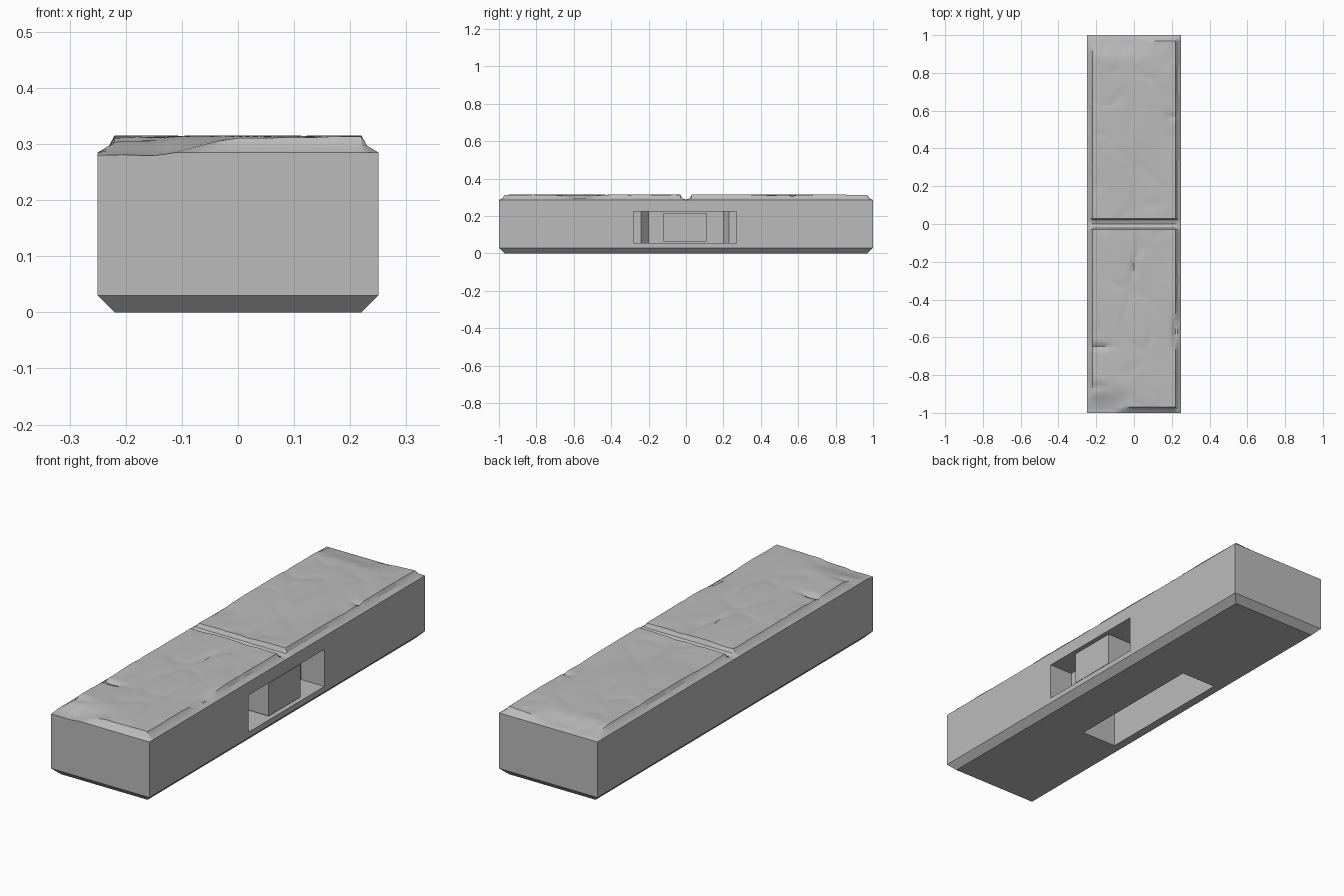
import bpy
import bmesh
from math import exp
from mathutils import Vector, noise

if "Cube" in bpy.data.objects:
    bpy.data.objects.remove(bpy.data.objects["Cube"])

stone = bpy.data.materials.new("grey_stone")
stone.use_nodes = True
grey = (0.5, 0.5, 0.5, 1)
stone.diffuse_color = grey
stone.node_tree.nodes["Principled BSDF"].inputs["Base Color"].default_value = grey


def make_object(name, bm):
    bmesh.ops.recalc_face_normals(bm, faces=bm.faces)
    mesh = bpy.data.meshes.new(name)
    bm.to_mesh(mesh)
    bm.free()
    mesh.materials.append(stone)
    obj = bpy.data.objects.new(name, mesh)
    bpy.context.collection.objects.link(obj)
    return obj


def prism(name, outline, low, high):
    """Extrude an outline in the ground plane from low to high."""
    bm = bmesh.new()
    face = bm.faces.new([bm.verts.new((x, y, low)) for x, y in outline])
    side = bmesh.ops.extrude_face_region(bm, geom=[face])["geom"]
    for v in side:
        if isinstance(v, bmesh.types.BMVert):
            v.co.z = high
    return make_object(name, bm)


def rectangle(x0, x1, y0, y1):
    return [(x0, y0), (x1, y0), (x1, y1), (x0, y1)]


def ramp(value, start, end):
    t = max(0, min(1, (value - start) / (end - start)))
    return t * t * (3 - 2 * t)


def follow(points, d):
    """Height along a stepped profile."""
    for (a, za), (b, zb) in zip(points, points[1:]):
        if d <= b:
            return za + (zb - za) * (d - a) / (b - a)
    return points[-1][1]


EDGE = [(0, 0.285), (0.02, 0.297), (0.03, 0.316)]
JOINT = [(0, 0.288), (0.02, 0.295), (0.03, 0.316)]
# chips in the slabs: x, y, x radius, y radius, depth
CHIPS = [(0.02, -0.12, 0.012, 0.06, 0.007), (0.0, -0.23, 0.015, 0.05, 0.008),
         (-0.19, -0.65, 0.07, 0.015, 0.012), (0.22, -0.57, 0.015, 0.08, 0.016),
         (0.21, 0.57, 0.03, 0.015, 0.009), (-0.2, -0.86, 0.06, 0.02, 0.009)]


def top_height(x, y):
    rim = min(follow(EDGE, min(0.25 - abs(x), 1 - abs(y))), follow(JOINT, abs(y)))
    # gentle stone ripples
    p = Vector((x * 5, y * 3.5, 1.7))
    ridge = 1 - min(1, abs(noise.noise(p * 1.3 + Vector((4, 2, 0)))) * 5)
    worn = 0.3135 + 0.005 * noise.noise(p) - 0.003 * ridge
    # weathered ends
    worn -= 0.034 * ramp(-y, 0.84, 1) * ramp(-x, -0.03, 0.17)
    worn -= 0.024 * ramp(y, 0.86, 1) * ramp(-x, -0.17, 0.0)
    for cx, cy, rx, ry, depth in CHIPS:
        worn -= depth * exp(-((x - cx) / rx) ** 2 - ((y - cy) / ry) ** 2)
    return min(rim, worn, 0.315)


def spread(a, b, count):
    return [a + (b - a) * i / count for i in range(count + 1)]


# Stone block: sculpted top, straight sides, chamfered underside
xs = [-0.25, -0.23] + spread(-0.22, 0.22, 32) + [0.23, 0.25]
half = [0.02] + spread(0.03, 0.97, 70) + [0.98, 1]
ys = [-y for y in reversed(half)] + [0] + half
bm = bmesh.new()
grid = [[bm.verts.new((x, y, top_height(x, y))) for x in xs] for y in ys]
for lower, upper in zip(grid, grid[1:]):
    for i in range(len(xs) - 1):
        bm.faces.new((lower[i], lower[i + 1], upper[i + 1], upper[i]))
for z, sx, sy in ((0.03, 1, 1), (0, 0.88, 0.97)):
    rim_edges = [e for e in bm.edges if e.is_boundary]
    new = bmesh.ops.extrude_edge_only(bm, edges=rim_edges)["geom"]
    for v in new:
        if isinstance(v, bmesh.types.BMVert):
            v.co = (v.co.x * sx, v.co.y * sy, z)
bmesh.ops.holes_fill(bm, edges=[e for e in bm.edges if e.is_boundary], sides=0)
block = make_object("stone_block", bm)

# Side socket with sloped inner shoulders, and slot in the underside
side_cut = prism("side_socket_cutter",
                 [(0.3, -0.28), (0.3, 0.27), (0.13, 0.27), (0.13, 0.23),
                  (0.08, 0.2), (0.08, -0.2), (0.13, -0.24), (0.13, -0.28)],
                 0.055, 0.225)
base_cut = prism("underside_slot_cutter", rectangle(-0.18, 0, -0.35, 0.34), -0.1, 0.2)

bpy.context.view_layer.objects.active = block
for cutter in (side_cut, base_cut):
    cutter.hide_render = True
    mod = block.modifiers.new("cut", "BOOLEAN")
    mod.operation = "DIFFERENCE"
    mod.solver = "EXACT"
    mod.object = cutter
    bpy.ops.object.modifier_apply(modifier=mod.name)
    bpy.data.objects.remove(cutter)

# Core standing in the side socket
prism("socket_core", rectangle(0.07, 0.24, -0.12, 0.11), 0.065, 0.215)

bpy.ops.object.select_all(action="DESELECT")
block.select_set(True)
bpy.context.view_layer.objects.active = block
bpy.ops.object.shade_smooth_by_angle(angle=0.5)
